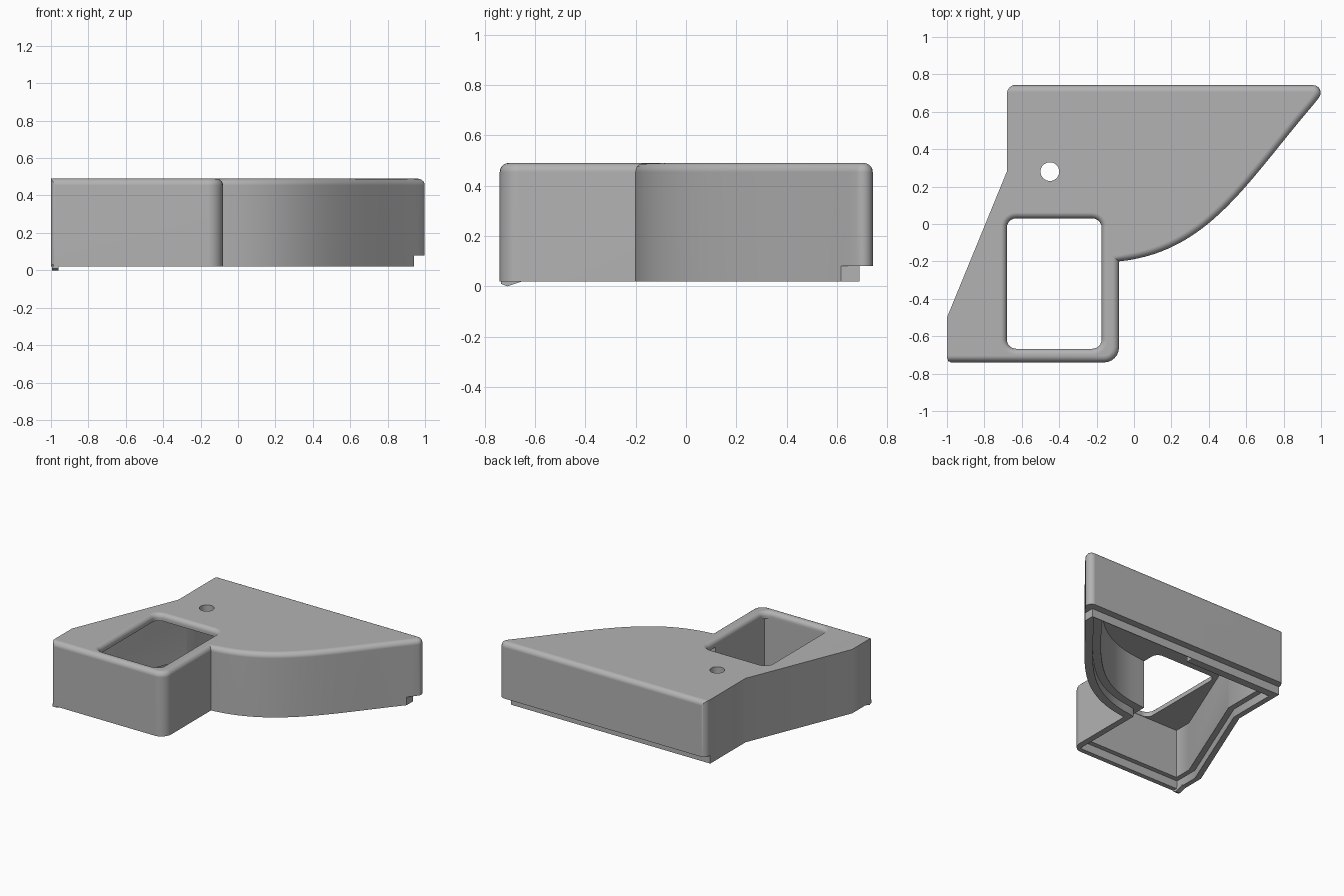
import bpy, bmesh, math
from mathutils import Vector

if "Cube" in bpy.data.objects:
    bpy.data.objects.remove(bpy.data.objects["Cube"], do_unlink=True)

BASE, TOP, RIM = 0.02, 0.49, 0.08
FILLET = 0.036

grey = bpy.data.materials.new("plain_grey")
grey.use_nodes = True
grey.diffuse_color = (0.45, 0.45, 0.45, 1)
grey.node_tree.nodes["Principled BSDF"].inputs["Base Color"].default_value = grey.diffuse_color


def rounded(points, steps=6):
    """Outline from (x, y) or (x, y, radius) corners, with true arcs."""
    out = []
    for i, p in enumerate(points):
        c = Vector(p[:2])
        if len(p) == 2:
            out.append(c)
            continue
        a = (Vector(points[i - 1][:2]) - c).normalized()
        b = (Vector(points[(i + 1) % len(points)][:2]) - c).normalized()
        half = a.angle(b) / 2
        centre = c + (a + b).normalized() * p[2] / math.sin(half)
        reach = p[2] / math.tan(half)
        start, end = c + a * reach - centre, c + b * reach - centre
        sweep = start.angle_signed(end)
        for k in range(steps + 1):
            # angle_signed is clockwise-positive
            t = -sweep * k / steps
            out.append(centre + Vector((start.x * math.cos(t) - start.y * math.sin(t),
                                        start.x * math.sin(t) + start.y * math.cos(t))))
    return out


def loft(rings):
    """Closed bmesh from equal-length rings of (outline, height)."""
    bm = bmesh.new()
    rows = [[bm.verts.new((p[0], p[1], z)) for p in outline] for outline, z in rings]
    n = len(rows[0])
    bm.faces.new(rows[0])
    bm.faces.new(rows[-1])
    for low, high in zip(rows, rows[1:]):
        for i in range(n):
            j = (i + 1) % n
            bm.faces.new((low[i], low[j], high[j], high[i]))
    bmesh.ops.recalc_face_normals(bm, faces=bm.faces)
    return bm


def make(name, bm):
    mesh = bpy.data.meshes.new(name)
    bm.to_mesh(mesh)
    bm.free()
    mesh.materials.append(grey)
    ob = bpy.data.objects.new(name, mesh)
    bpy.context.collection.objects.link(ob)
    return ob


def prism(name, outline, z0, z1):
    return make(name, loft([(outline, z0), (outline, z1)]))


def rect(x0, x1, y0, y1):
    return [(x0, y0), (x1, y0), (x1, y1), (x0, y1)]


def activate(ob):
    bpy.ops.object.select_all(action='DESELECT')
    ob.select_set(True)
    bpy.context.view_layer.objects.active = ob


def combine(target, tool, operation='DIFFERENCE'):
    mod = target.modifiers.new("cut", 'BOOLEAN')
    mod.object, mod.operation, mod.solver = tool, operation, 'EXACT'
    activate(target)
    bpy.ops.object.modifier_apply(modifier=mod.name)
    bpy.data.objects.remove(tool, do_unlink=True)


# Sweeping curved side
a, b, c, d = [Vector(p) for p in ((-0.08, -0.2), (0.4, -0.15), (0.6, 0.22), (0.965, 0.645))]
curve = []
for k in range(29):
    t = k / 28
    curve.append(a * (1 - t)**3 + b * 3 * t * (1 - t)**2 + c * 3 * t * t * (1 - t) + d * t**3)
tip = Vector((1.04, 0.742))


def cavity(t):
    """Inner outline; t is the share of the wall thickness kept."""
    back, right = 0.74 - 0.11 * t, -0.08 - 0.09 * t
    path, inner = curve + [tip], []
    for p, q in zip(path, path[1:]):
        along = (q - p).normalized()
        s = p + Vector((-along.y, along.x)) * 0.11 * t
        if s.y < back and s.x > right + 0.005:
            inner.append(s)
    step = inner[-1] - inner[-2]
    inner.append(inner[-1] + step * (back - inner[-1].y) / step.y)
    front = -0.74 + 0.07 * t
    left = -1 + 0.07 * t
    return ([Vector((left, front)), Vector((right, front)), Vector((right, inner[0].y - 0.01))]
            + inner + [Vector((-0.68 + 0.08 * t, back)),
                       Vector((-0.68 + 0.08 * t, 0.28 - 0.016 * t)),
                       Vector((left, -0.5 - 0.04 * t))])


# Outer body with filleted top edge, overlong on the left
outline = rounded([(-1.2, -0.74), (-0.08, -0.74, 0.08)] + [tuple(p) for p in curve]
                  + [(tip.x, tip.y, 0.04), (-1.2, 0.742)])
bm = loft([(outline, BASE), (outline, TOP)])
edges = [e for e in bm.edges if all(v.co.z > TOP - 0.001 for v in e.verts)
         and not all(v.co.x < -1.1 for v in e.verts)]
bmesh.ops.bevel(bm, geom=edges, offset=FILLET, offset_type='OFFSET', segments=5,
                profile=0.5, affect='EDGES', clamp_overlap=False)
body = make("cover_shell", bm)

# Trim the left side, with its rounded upright corners
trim = rounded([(-1, -0.743, 0.035), (1.2, -0.743), (1.2, 0.745),
                (-0.68, 0.745, 0.05), (-0.68, 0.28), (-1, -0.5)])
combine(body, prism("left_trim", trim, -0.2, 0.8), 'INTERSECT')

# Hollow inside, with a stepped rim
combine(body, prism("hollow", cavity(1), -0.1, 0.44))
combine(body, prism("rim_step", cavity(0.5), -0.1, RIM))

# Raised bottom edge along the back and at the pointed end
combine(body, prism("back_relief", rect(-1.2, 1.2, 0.69, 0.9), -0.1, RIM))
combine(body, prism("tip_relief", rect(0.94, 1.2, 0.4, 0.95), -0.1, RIM))


# Window with a flared top edge
def window(grow):
    x0, x1, y0, y1 = -0.68 - grow, -0.173 + grow, -0.667 - grow, 0.03 + grow
    return rounded([p + (0.05 + grow,) for p in rect(x0, x1, y0, y1)])


rings = [(window(0), 0.4)]
flare = 0.032
for k in range(6):
    t = k / 5 * math.pi / 2
    rings.append((window(flare * (1 - math.cos(t))), TOP - flare + flare * math.sin(t)))
rings.append((window(flare), TOP + 0.1))
combine(body, make("window_cutter", loft(rings)))

# Small round hole in the top
circle = [(-0.45 + 0.05 * math.cos(k * math.tau / 32), 0.28 + 0.05 * math.sin(k * math.tau / 32))
          for k in range(32)]
combine(body, prism("round_hole_cutter", circle, 0.3, 0.7))

# Smooth the curved walls and fillets
activate(body)
bpy.ops.object.shade_smooth_by_angle(angle=math.radians(30))
weighted = body.modifiers.new("even_shading", 'WEIGHTED_NORMAL')
weighted.keep_sharp = True

# Locating strip under the back wall
prism("back_strip", rect(-0.67, 0.07, 0.632, 0.688), BASE, RIM + 0.01)

# Small pointed catch under the front left corner
bm = bmesh.new()
profile = [(-0.735, 0.03), (-0.735, 0.01), (-0.71, 0), (-0.65, 0.02), (-0.65, 0.03)]
ends = [[bm.verts.new((x, y, z)) for y, z in profile] for x in (-0.995, -0.96)]
for end in ends:
    bm.faces.new(end)
for i in range(len(profile)):
    bm.faces.new((ends[0][i - 1], ends[0][i], ends[1][i], ends[1][i - 1]))
bmesh.ops.recalc_face_normals(bm, faces=bm.faces)
make("corner_catch", bm)
